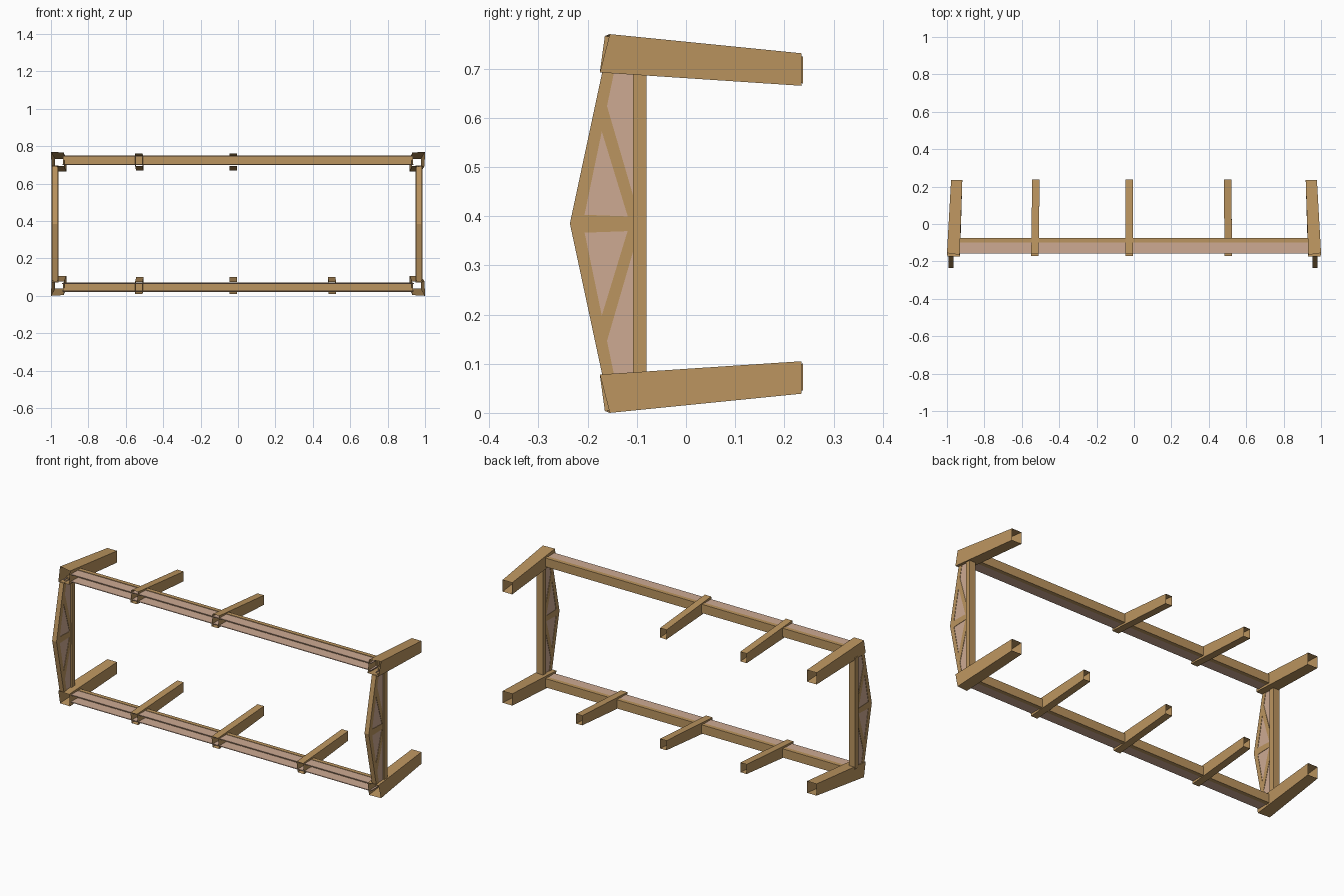
import bpy
from mathutils import Vector

if "Cube" in bpy.data.objects:
    bpy.data.objects.remove(bpy.data.objects["Cube"])

MID = 0.385  # mirror height between lower and upper frame


def material(name, col):
    m = bpy.data.materials.new(name)
    m.diffuse_color = (*col, 1)
    m.use_nodes = True
    m.node_tree.nodes["Principled BSDF"].inputs["Base Color"].default_value = m.diffuse_color
    return m


WOOD = material("tan wood", (0.50, 0.30, 0.115))
PANEL = material("pale pink panel", (0.61, 0.40, 0.29))


def make(name, verts, faces, mat):
    me = bpy.data.meshes.new(name)
    me.from_pydata(verts, [], faces)
    me.materials.append(mat)
    ob = bpy.data.objects.new(name, me)
    bpy.context.collection.objects.link(ob)
    # consistent outward normals
    import bmesh
    bm = bmesh.new()
    bm.from_mesh(me)
    bmesh.ops.recalc_face_normals(bm, faces=bm.faces)
    bm.to_mesh(me)
    bm.free()
    return ob


def prism(name, yz, x0, x1, mat):
    """Side profile in (y, z) extruded from x0 to x1."""
    n = len(yz)
    verts = [(x, y, z) for x in (x0, x1) for y, z in yz]
    faces = [tuple(range(n)), tuple(range(n, 2 * n))]
    faces += [(i, (i + 1) % n, n + (i + 1) % n, n + i) for i in range(n)]
    return make(name, verts, faces, mat)


def box(name, x, y, z, mat):
    return prism(name, [(y[0], z[0]), (y[1], z[0]), (y[1], z[1]), (y[0], z[1])], x[0], x[1], mat)


def flip(z, upper):
    return 2 * MID - z if upper else z


def tube(name, front, back, upper):
    """Open-ended square tube between two four-point rings."""
    verts = [(x, y, flip(z, upper)) for x, y, z in front + back]
    return make(name, verts, [(i, (i + 1) % 4, 4 + (i + 1) % 4, 4 + i) for i in range(4)], WOOD)


for upper in (False, True):
    tag = "upper" if upper else "lower"

    # corner arms: open tubes leaning inwards towards the back
    for s in (-1, 1):
        front = [(s * 1.0, -0.155, 0.0), (s * 0.932, -0.165, 0.004),
                 (s * 0.93, -0.175, 0.076), (s * 0.997, -0.175, 0.078)]
        back = [(s * 0.978, 0.235, 0.039), (s * 0.918, 0.235, 0.039),
                (s * 0.918, 0.235, 0.105), (s * 0.978, 0.235, 0.105)]
        tube(tag + "_corner_arm", front, back, upper)

    # intermediate arms; the upper right one is absent
    for x in (-0.53, -0.025) + (() if upper else (0.505,)):
        w, sh = 0.02, -x * 0.01
        front = [(x - w, -0.16, 0.010), (x + w, -0.16, 0.010),
                 (x + w, -0.172, 0.075), (x - w, -0.172, 0.075)]
        back = [(x - w + sh, 0.238, 0.046), (x + w + sh, 0.238, 0.046),
                (x + w + sh, 0.238, 0.100), (x - w + sh, 0.238, 0.100)]
        tube(tag + "_middle_arm", front, back, upper)

    # long rail: back bar with two panels forming a channel open to the front
    box(tag + "_rail_bar", (-0.935, 0.935), (-0.098, -0.075),
        (flip(0.021, upper), flip(0.070, upper)), WOOD)
    for z in (0.026, 0.066):
        box(tag + "_rail_panel", (-0.94, 0.94), (-0.158, -0.096),
            (flip(z - 0.002, upper), flip(z + 0.002, upper)), PANEL)

# end trusses
for tag, cx in (("left", -0.979), ("right", 0.967)):
    h = 0.0135
    # back post
    box(tag + "_post", (cx - 0.019, cx + 0.019), (-0.108, -0.08), (0.072, 0.698), WOOD)
    # horizontal brace
    prism(tag + "_brace", [(-0.215, 0.366), (-0.106, 0.370), (-0.106, 0.399), (-0.215, 0.403)],
          cx - h, cx + h, WOOD)
    for upper in (False, True):
        # bowed front chord and diagonal strut
        chord = [(-0.170, 0.076), (-0.146, 0.076), (-0.210, MID), (-0.236, MID)]
        strut = [(-0.172, 0.195), (-0.161, 0.145), (-0.107, 0.330), (-0.107, MID), (-0.114, MID)]
        for part, pts in (("chord", chord), ("strut", strut)):
            prism(f"{tag}_{part}", [(y, flip(z, upper)) for y, z in pts], cx - h, cx + h, WOOD)
    # infill panels, one on each side
    infill = [(-0.105, 0.076), (-0.158, 0.076), (-0.220, MID), (-0.158, 2 * MID - 0.076),
              (-0.105, 2 * MID - 0.076)]
    for d in (-0.0095, 0.0095):
        prism(tag + "_infill_panel", infill, cx + d - 0.002, cx + d + 0.002, PANEL)
